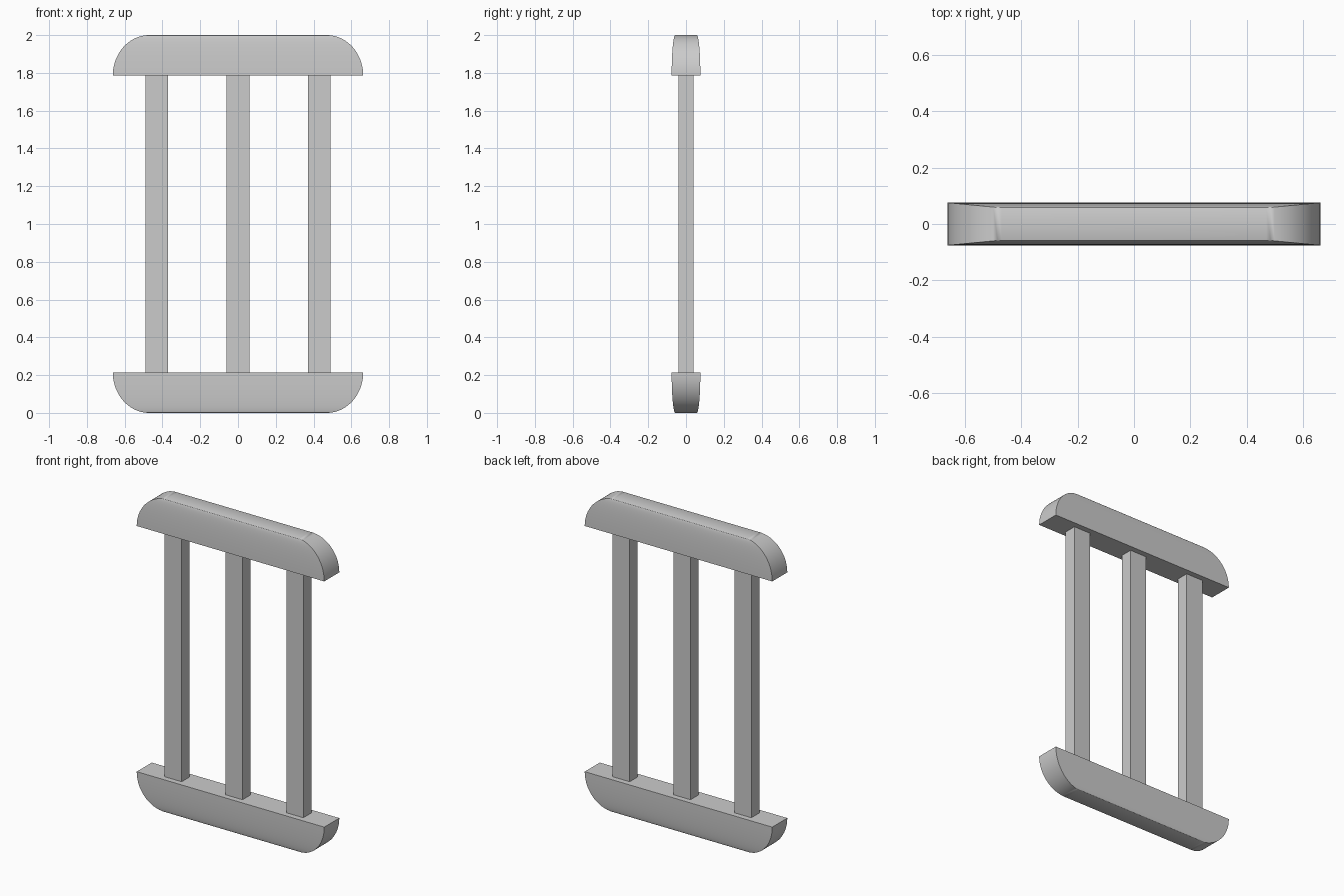
import bpy, bmesh, math

if "Cube" in bpy.data.objects:
    bpy.data.objects.remove(bpy.data.objects["Cube"])

RAIL_H = 0.215   # rail height
STEPS = 20       # rings in the rounded shoulder


def finish(name, bm, smooth=False):
    bmesh.ops.recalc_face_normals(bm, faces=bm.faces)
    mesh = bpy.data.meshes.new(name)
    bm.to_mesh(mesh)
    bm.free()
    ob = bpy.data.objects.new(name, mesh)
    bpy.context.collection.objects.link(ob)
    if smooth:
        bpy.ops.object.select_all(action='DESELECT')
        ob.select_set(True)
        bpy.context.view_layer.objects.active = ob
        bpy.ops.object.shade_smooth_by_angle(angle=math.radians(30))
    return ob


def rail(name, base_z, direction):
    """Stack of rectangles that shrink along a quarter ellipse away from the bars."""
    bm = bmesh.new()
    rings = []
    for i in range(STEPS + 1):
        a = math.pi / 2 * i / STEPS
        x = 0.47 + 0.193 * math.cos(a)
        y = 0.057 + 0.019 * math.cos(a)
        z = base_z + direction * RAIL_H * math.sin(a)
        rings.append([bm.verts.new((sx * x, sy * y, z))
                      for sx, sy in ((-1, -1), (1, -1), (1, 1), (-1, 1))])
    for lo, hi in zip(rings, rings[1:]):
        for k in range(4):
            n = (k + 1) % 4
            bm.faces.new((lo[k], lo[n], hi[n], hi[k]))
    bm.faces.new(rings[0])
    bm.faces.new(rings[-1])
    return finish(name, bm, smooth=True)


def bar(name, x):
    bm = bmesh.new()
    bmesh.ops.create_cube(bm, size=1)
    bmesh.ops.scale(bm, vec=(0.12, 0.08, 2 - 2 * RAIL_H + 0.01), verts=bm.verts)
    bmesh.ops.translate(bm, vec=(x, 0, 1), verts=bm.verts)
    return finish(name, bm)


# Rounded end rails
rail("top_rail", 2 - RAIL_H, 1)
rail("bottom_rail", RAIL_H, -1)

# Three upright bars
for side, x in (("left", -0.43), ("middle", 0), ("right", 0.43)):
    bar(side + "_bar", x)
